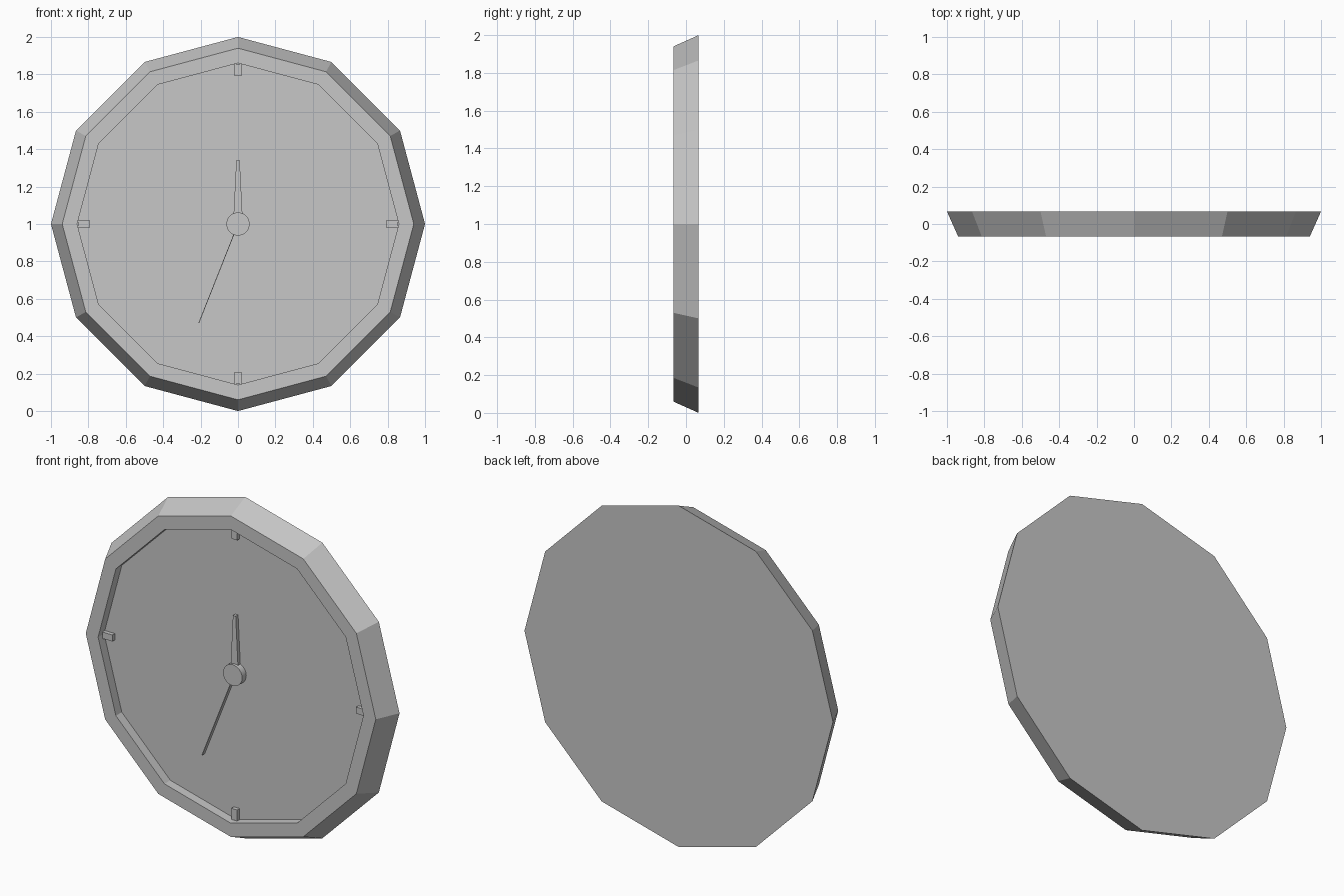
import bpy, bmesh
from math import sin, cos, pi, radians
from mathutils import Matrix, Vector

cube = bpy.data.objects.get("Cube")
if cube:
    bpy.data.objects.remove(cube)

grey = bpy.data.materials.new("light_grey")
grey.use_nodes = True
colour = (0.57, 0.57, 0.57, 1)
grey.diffuse_color = colour
grey.node_tree.nodes["Principled BSDF"].inputs["Base Color"].default_value = colour

CENTRE = Vector((0, 0, 1))
FLOOR = -0.012  # y of the recessed dial


def finish(name, bm):
    bmesh.ops.recalc_face_normals(bm, faces=bm.faces)
    mesh = bpy.data.meshes.new(name)
    bm.to_mesh(mesh)
    bm.free()
    mesh.materials.append(grey)
    obj = bpy.data.objects.new(name, mesh)
    obj.location = CENTRE
    bpy.context.collection.objects.link(obj)
    return obj


def turned(name, profile, sides):
    """Rings of (radius, y) joined into a solid, capped at both ends."""
    bm = bmesh.new()
    rings = [[bm.verts.new((r * sin(2 * pi * i / sides), y, r * cos(2 * pi * i / sides)))
              for i in range(sides)] for r, y in profile]
    for a, b in zip(rings, rings[1:]):
        for i in range(sides):
            j = (i + 1) % sides
            bm.faces.new((a[i], a[j], b[j], b[i]))
    bm.faces.new(rings[0])
    bm.faces.new(rings[-1])
    return finish(name, bm)


def bar(name, start, end, w0, w1, front, angle):
    """Tapered bar pointing outwards on the dial, angle clockwise from the top."""
    bm = bmesh.new()
    outline = [(-w0 / 2, start), (w0 / 2, start), (w1 / 2, end), (-w1 / 2, end)]
    face = bm.faces.new([bm.verts.new((x, FLOOR, z)) for x, z in outline])
    out = bmesh.ops.extrude_face_region(bm, geom=[face], use_keep_orig=True)
    moved = [v for v in out["geom"] if isinstance(v, bmesh.types.BMVert)]
    bmesh.ops.translate(bm, verts=moved, vec=(0, front - FLOOR, 0))
    bm.transform(Matrix.Rotation(radians(angle), 4, 'Y'))
    return finish(name, bm)


# Case: flared twelve-sided body with a flat rim and recessed dial
turned("clock_case", [(1, 0.067), (0.94, -0.067), (0.86, -0.067), (0.86, FLOOR)], 12)

# Hour markers at the four quarters
for label, angle in (("top", 0), ("left", 90), ("bottom", 180), ("right", 270)):
    bar("marker_" + label, 0.79, 0.855, 0.038, 0.038, -0.035, angle)

# Hands and centre hub
bar("hour_hand", 0.0, 0.342, 0.052, 0.018, -0.034, 0)
bar("minute_hand", 0.0, 0.57, 0.004, 0.004, -0.034, 201.6)
hub = turned("centre_hub", [(0.062, FLOOR), (0.062, -0.05)], 24)

bpy.ops.object.select_all(action='DESELECT')
hub.select_set(True)
bpy.context.view_layer.objects.active = hub
bpy.ops.object.shade_smooth_by_angle(angle=radians(30))
